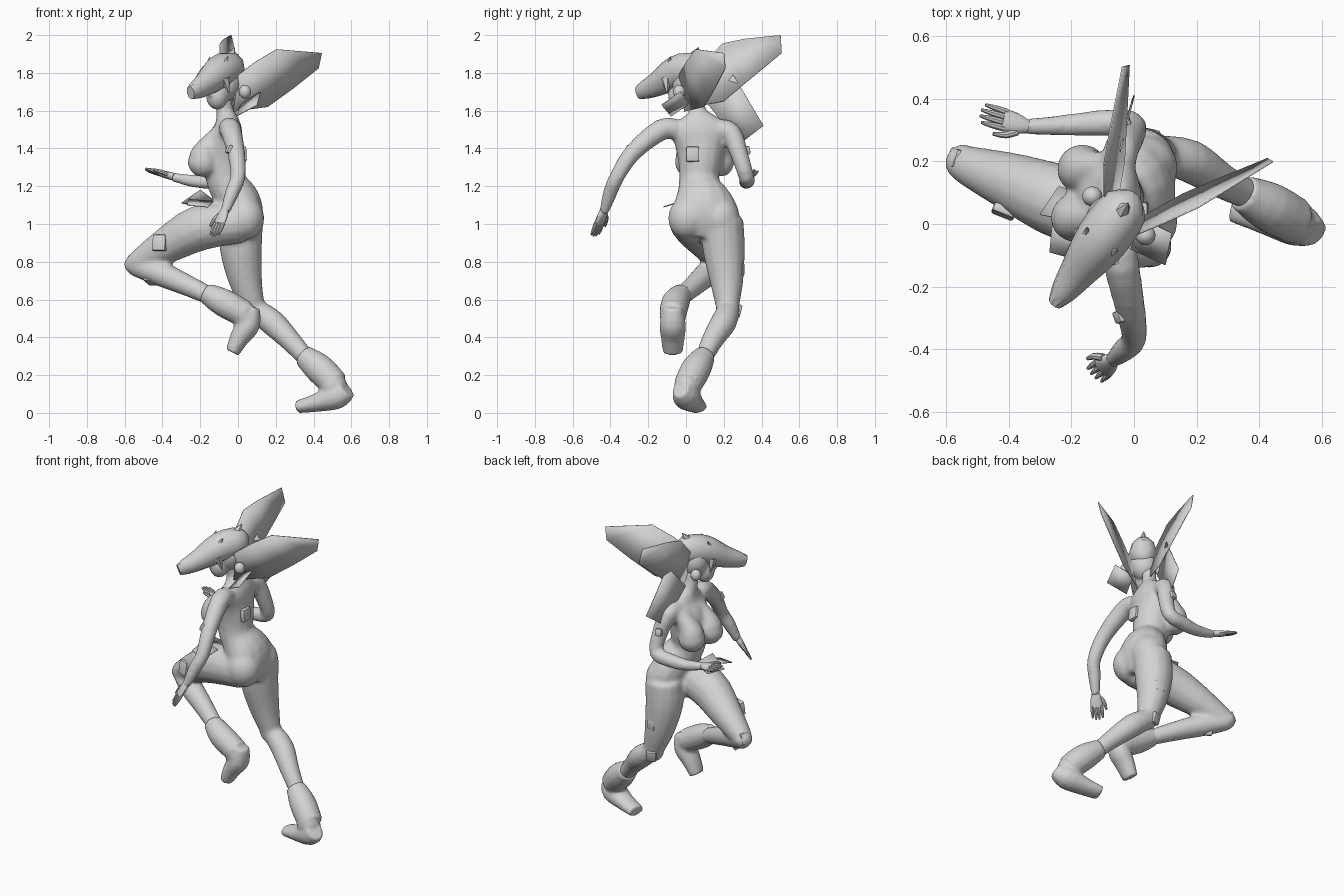
import bpy
import bmesh
import math
from mathutils import Vector, Matrix

default_cube = bpy.data.objects.get("Cube")
if default_cube:
    bpy.data.objects.remove(default_cube, do_unlink=True)

grey = bpy.data.materials.new("light_grey")
grey.use_nodes = True
grey.diffuse_color = (.65, .65, .65, 1)
grey.node_tree.nodes["Principled BSDF"].inputs["Base Color"].default_value = grey.diffuse_color
X, Y, Z = Vector((1, 0, 0)), Vector((0, 1, 0)), Vector((0, 0, 1))


def finish(name, bm):
    """Turn a bmesh into a named, shaded object."""
    bmesh.ops.recalc_face_normals(bm, faces=bm.faces)
    mesh = bpy.data.meshes.new(name)
    bm.to_mesh(mesh)
    bm.free()
    mesh.materials.append(grey)
    obj = bpy.data.objects.new(name, mesh)
    bpy.context.scene.collection.objects.link(obj)
    bpy.ops.object.select_all(action='DESELECT')
    obj.select_set(True)
    bpy.context.view_layer.objects.active = obj
    bpy.ops.object.shade_smooth_by_angle(angle=math.radians(40))
    return obj


def fuse(obj, voxel, repeats):
    """Blend overlapping volumes into one smooth skin."""
    remesh = obj.modifiers.new("fuse", 'REMESH')
    remesh.mode = 'VOXEL'
    remesh.voxel_size = voxel
    remesh.use_smooth_shade = True
    relax = obj.modifiers.new("relax", 'SMOOTH')
    relax.factor = .5
    relax.iterations = repeats


def curve_between(p0, p1, p2, p3, t):
    return (p1 * 2 + (p2 - p0) * t + (p0 * 2 - p1 * 5 + p2 * 4 - p3) * t * t
            + (p1 * 3 - p0 - p2 * 3 + p3) * t ** 3) / 2


def loft(bm, stations, ref=Y, sides=14, steps=3):
    """Sweep an oval through stations of x, y, z, radius along ref, other radius."""
    rows = [Vector(s if len(s) == 5 else (*s, s[3])) for s in stations]
    ends = [rows[0]] + rows + [rows[-1]]
    path = [curve_between(*ends[i:i + 4], k / steps)
            for i in range(len(rows) - 1) for k in range(steps)] + [rows[-1]]
    rings = []
    for i, p in enumerate(path):
        ahead, behind = path[min(i + 1, len(path) - 1)], path[max(i - 1, 0)]
        tangent = Vector((ahead - behind)[:3]).normalized()
        u = (ref - tangent * ref.dot(tangent)).normalized()
        v = tangent.cross(u)
        angles = [math.tau * k / sides for k in range(sides)]
        rings.append([bm.verts.new(Vector(p[:3]) + u * p[3] * math.cos(a) + v * p[4] * math.sin(a))
                      for a in angles])
    for low, high in zip(rings, rings[1:]):
        for k in range(sides):
            n = (k + 1) % sides
            bm.faces.new((low[k], low[n], high[n], high[k]))
    bm.faces.new(rings[0][::-1])
    bm.faces.new(rings[-1])


def ball(bm, center, size):
    matrix = Matrix.Translation(center) @ Matrix.Diagonal((*size, 1))
    bmesh.ops.create_uvsphere(bm, u_segments=20, v_segments=12, radius=1, matrix=matrix)


# Body: torso, chest, hips, arms and legs fused into one skin
bm = bmesh.new()
loft(bm, [(.02, .1, .93, .09, .08), (.02, .1, 1.03, .18, .115), (0, .09, 1.12, .16, .12),
          (-.06, .07, 1.22, .108, .105), (-.075, .075, 1.33, .118, .11), (-.075, .075, 1.42, .135, .105),
          (-.055, .07, 1.5, .15, .08), (-.06, .065, 1.56, .1, .058),
          (-.07, .06, 1.6, .047, .047), (-.08, .04, 1.7, .042, .042)])
# Chest: slope from collar into each side
for x, y in ((-.185, .02), (-.165, .175)):
    loft(bm, [(x + .08, y + .01, 1.48, .04), (x + .025, y, 1.4, .065),
              (x, y, 1.34, .078), (x + .02, y, 1.27, .06)])
    ball(bm, (x, y, 1.325), (.082, .08, .075))
for y in (.01, .18):
    ball(bm, (.035, y, 1.03), (.105, .105, .115))
# Left leg, raised and bent
loft(bm, [(.02, .02, 1.01, .11), (-.2, .06, .98, .122), (-.38, .13, .885, .097), (-.54, .19, .79, .062)])
loft(bm, [(-.55, .2, .78, .055), (-.42, .12, .74, .067), (-.28, .05, .68, .058), (-.13, -.03, .61, .047)])
ball(bm, (-.545, .195, .785), (.058, .06, .055))
# Right leg, pushing back
loft(bm, [(.02, .19, 1.02, .115), (.015, .2, .87, .113), (.04, .215, .7, .09), (.08, .22, .56, .062)])
loft(bm, [(.085, .225, .55, .06), (.18, .2, .48, .07), (.275, .14, .385, .058), (.37, .09, .28, .047)])
ball(bm, (.08, .22, .55), (.063, .063, .065))
# Arms
loft(bm, [(-.05, -.05, 1.5, .055), (-.04, -.13, 1.5, .058), (-.01, -.28, 1.38, .048),
          (0, -.365, 1.25, .041), (-.03, -.4, 1.17, .039), (-.07, -.435, 1.06, .026)], X)
loft(bm, [(-.05, .18, 1.5, .055), (-.04, .24, 1.48, .057), (-.01, .285, 1.36, .047),
          (-.01, .32, 1.25, .043), (-.1, .322, 1.23, .043), (-.22, .315, 1.225, .035),
          (-.35, .31, 1.25, .025)], Z)
fuse(finish("body", bm), .012, 8)

# Face under the helmet
bm = bmesh.new()
ball(bm, (-.07, .01, 1.75), (.085, .085, .1))
ball(bm, (-.11, -.035, 1.68), (.06, .06, .075))
ball(bm, (-.148, -.083, 1.69), (.016, .016, .016))
fuse(finish("head", bm), .01, 3)


def hand(name, wrist, direction, across):
    """Flat palm with four fingers and a thumb."""
    bm = bmesh.new()
    w, d = Vector(wrist), Vector(direction).normalized()
    a = Vector(across)
    a = (a - d * a.dot(d)).normalized()
    loft(bm, [(*w, .022, .02), (*(w + d * .04), .034, .019), (*(w + d * .085), .036, .014)], a)
    for k in range(4):
        off = (k - 1.5) / 1.5
        base = w + d * .075 + a * off * .027
        tip = base + d * (.09 - abs(off) * .014) + a * off * .003
        loft(bm, [(*base, .011), (*((base + tip) / 2), .01), (*tip, .005)], a, 8)
    base = w + d * .03 + a * .025
    loft(bm, [(*base, .013), (*(base + d * .035 + a * .022), .011),
              (*(base + d * .075 + a * .03), .006)], a, 8)
    finish(name, bm)


hand("left_hand", (-.068, -.433, 1.075), (-.38, -.32, -.87), (-.7, .6, 0))
hand("right_hand", (-.34, .31, 1.25), (-.9, .27, .23), (0, -1, .2))


# Boots: shaft, angled foot and full heel
def boot(name, shaft, foot, heel):
    bm = bmesh.new()
    loft(bm, shaft)
    loft(bm, foot)
    ball(bm, heel, (.072, .068, .072))
    fuse(finish(name, bm), .009, 7)


boot("left_boot", [(-.17, -.02, .635, .055), (-.08, -.055, .585, .075), (.04, -.07, .52, .072)],
     [(.08, -.07, .56, .05, .038), (.055, -.07, .47, .07, .064),
      (.01, -.07, .4, .064, .053), (-.03, -.07, .32, .053, .038)], (.04, -.07, .505))
boot("right_boot", [(.345, .1, .305, .058), (.43, .055, .235, .08), (.515, .01, .15, .075)],
     [(.575, -.03, .13, .045, .058), (.52, 0, .09, .073, .072),
      (.42, .03, .055, .064, .05), (.315, .06, .032, .054, .034)], (.505, .005, .145))

# Beaked helmet, turned toward the left shoulder
forward = Vector((-.59, -.81, 0)).normalized()
side = Vector((-forward.y, forward.x, 0))
crown = Vector((-.06, .01, 0))


def helm_point(along, across, z):
    return crown + forward * along + side * across + Z * z


bm = bmesh.new()
profile = [(-.1, 1.81, .03, .05), (-.06, 1.815, .075, .09), (.03, 1.815, .086, .092),
           (.11, 1.785, .08, .085), (.2, 1.74, .06, .065), (.28, 1.71, .042, .05), (.325, 1.695, .024, .036)]
loft(bm, [(*helm_point(s, 0, z), w, h) for s, z, w, h in profile], side, 10, 2)
finish("beaked_helmet", bm)


# Helmet spikes: crest, brows and cheek corners
def spike(name, base, tip, radius):
    bm = bmesh.new()
    loft(bm, [(*base, radius), (*tip, .002)], Vector((1, .3, .2)), 6, 1)
    finish(name, bm)


spike("crest_spike", helm_point(-.02, 0, 1.86), helm_point(-.07, 0, 1.935), .045)
for label, s in (("left", 1), ("right", -1)):
    spike(label + "_brow_spike", helm_point(.1, s * .04, 1.82), helm_point(.07, s * .06, 1.885), .03)
    spike(label + "_cheek_spike", helm_point(.1, s * .06, 1.77), helm_point(.08, s * .075, 1.69), .03)
    # Round ear caps
    bm = bmesh.new()
    ball(bm, helm_point(-.02, s * .105, 1.7), (.032, .032, .036))
    finish(label + "_ear_cap", bm)


# Thin plates: feather wings, collar plates and waist panels
def plate(name, points):
    bm = bmesh.new()
    count = len(points)
    rim = [bm.verts.new(p) for p in points]
    # Cross strips from the first edge to the far one
    for k in range(count // 2 - 1):
        bm.faces.new((rim[k], rim[k + 1], rim[count - 2 - k], rim[count - 1 - k]))
    thick = finish(name, bm).modifiers.new("thickness", 'SOLIDIFY')
    thick.thickness = .005
    thick.offset = 0


def wing(name, root, direction, outward, outline):
    """Outline of distance and height; the blade leans outward as it rises."""
    d, out = Vector(direction).normalized(), Vector(outward).normalized()
    plate(name, [Vector(root) + d * s + Z * z + out * .2 * (z - 1.87) for s, z in outline])


wing("left_wing", (.01, -.05, 0), (.42, .25, 0), (.51, -.86, 0),
     [(0, 1.79), (.1, 1.86), (.22, 1.925), (.5, 1.905), (.49, 1.825), (.35, 1.72), (.2, 1.62), (-.01, 1.595)])
wing("right_wing", (-.1, .09, 0), (.09, .41, 0), (-.98, .21, 0),
     [(0, 1.84), (.1, 1.955), (.22, 1.98), (.415, 2), (.425, 1.905), (.24, 1.75), (.12, 1.65), (-.03, 1.62)])
plate("right_collar_plate", [(-.08, .12, 1.63), (-.04, .25, 1.79), (0, .41, 1.52), (-.04, .28, 1.42)])
plate("left_collar_plate", [(-.01, -.08, 1.57), (.1, -.13, 1.63), (.12, -.03, 1.7), (.02, .02, 1.64)])
plate("left_waist_panel", [(-.13, -.02, 1.12), (-.16, -.12, 1.09), (-.27, -.09, 1.1), (-.26, .01, 1.13)])
plate("front_waist_panel", [(-.12, .08, 1.12), (-.2, .01, 1.18), (-.3, .03, 1.11), (-.24, .12, 1.1)])


# Small rounded armour pads
def pad(name, center, normal, size):
    bm = bmesh.new()
    turn = Vector(normal).to_track_quat('Z', 'Y').to_matrix().to_4x4()
    matrix = Matrix.Translation(center) @ turn @ Matrix.Diagonal((size, size * 1.15, .03, 1))
    bmesh.ops.create_cube(bm, size=1, matrix=matrix)
    bmesh.ops.bevel(bm, geom=bm.edges[:], offset=.008, segments=2, affect='EDGES', profile=.5)
    finish(name, bm)


pad("back_pad", (.03, .035, 1.37), (1, 0, .05), .07)
pad("left_thigh_pad", (-.415, .04, .9), (-.4, -1, .15), .075)
pad("right_thigh_pad", (.045, .29, .76), (.2, 1, 0), .06)
pad("left_arm_pad", (-.045, -.295, 1.395), (-.8, -.3, .4), .04)
pad("right_arm_pad", (-.03, .322, 1.39), (-.2, 1, .2), .04)
pad("left_knee_pad", (-.57, .21, .8), (-1, .35, .4), .06)
pad("left_shin_pad", (-.46, .125, .7), (-.3, -.4, -1), .06)
pad("right_knee_pad", (.06, .27, .54), (-.4, 1, -.3), .06)
